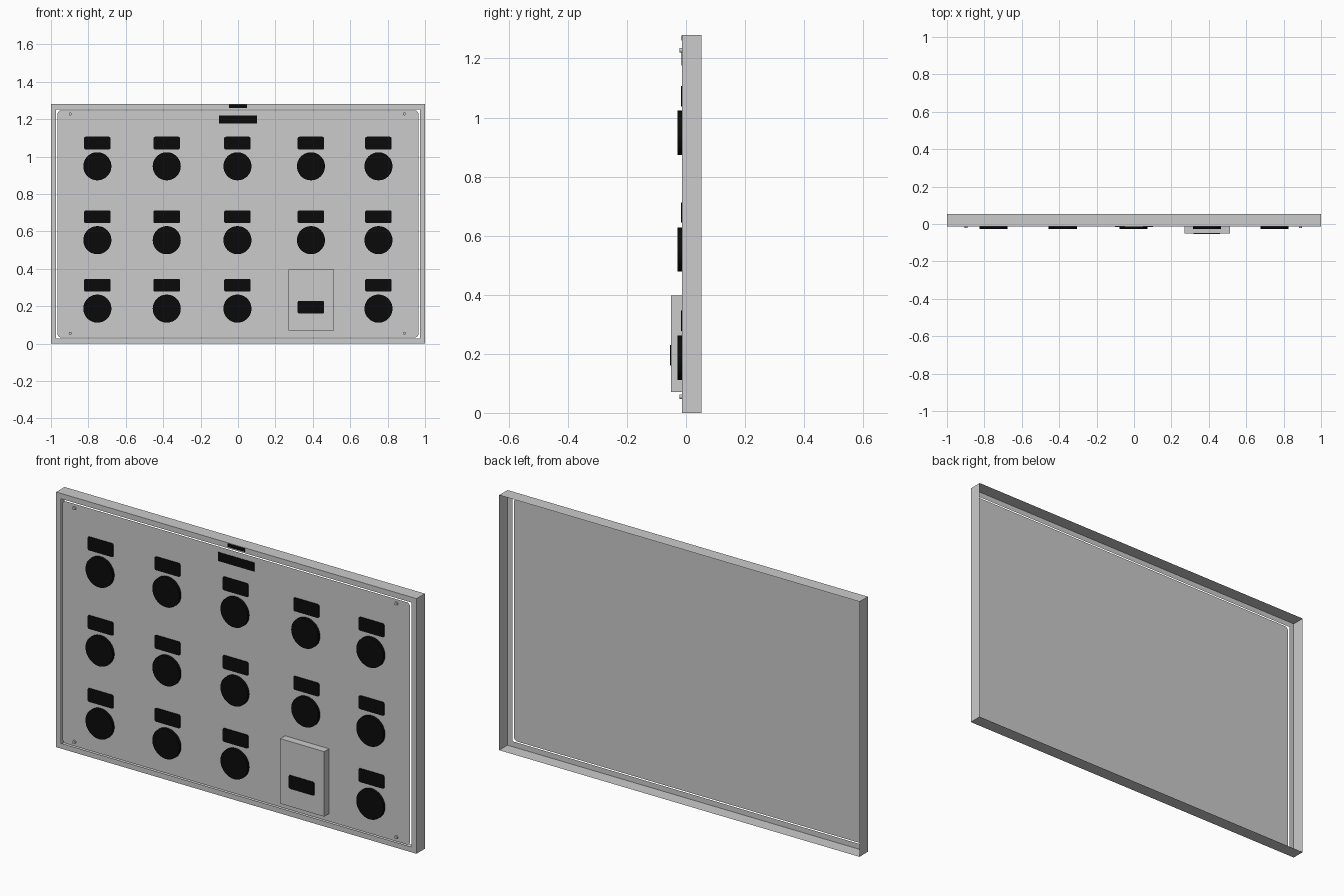
import bpy, bmesh, math

if "Cube" in bpy.data.objects:
    bpy.data.objects.remove(bpy.data.objects["Cube"])

FRONT, BACK, H = -0.013, 0.053, 1.28
black = bpy.data.materials.new("black")
black.diffuse_color = (0.003, 0.003, 0.003, 1)
black.use_nodes = True
black.node_tree.nodes["Principled BSDF"].inputs["Base Color"].default_value = black.diffuse_color


def finish(name, bm, mat=None):
    bmesh.ops.recalc_face_normals(bm, faces=bm.faces)
    me = bpy.data.meshes.new(name)
    bm.to_mesh(me)
    bm.free()
    ob = bpy.data.objects.new(name, me)
    bpy.context.collection.objects.link(ob)
    if mat:
        me.materials.append(mat)
    return ob


def outline(w, h, r, seg=5):
    """Rounded rectangle outline centred on the origin."""
    pts = []
    for i, (sx, sz) in enumerate([(1, 1), (-1, 1), (-1, -1), (1, -1)]):
        for k in range(seg + 1 if r else 1):
            a = math.pi / 2 * (i + k / seg)
            pts.append((sx * (w / 2 - r) + r * math.cos(a), sz * (h / 2 - r) + r * math.sin(a)))
    return pts


def plate(name, x, z, pts, y0, y1=None, mat=None):
    """Flat sheet at y0, or a solid pulled from y0 to y1."""
    bm = bmesh.new()
    f = bm.faces.new([bm.verts.new((x + px, y0, z + pz)) for px, pz in pts])
    if y1 is not None:
        ext = bmesh.ops.extrude_face_region(bm, geom=[f], use_keep_orig=True)
        for v in ext["geom"]:
            if isinstance(v, bmesh.types.BMVert):
                v.co.y = y1
    return finish(name, bm, mat)


def circle(r, n):
    return [(r * math.cos(2 * math.pi * i / n), r * math.sin(2 * math.pi * i / n)) for i in range(n)]


# Frame: open-backed shell with outer walls and a front lip
bm = bmesh.new()
rings = []
for inset, y in [(0, BACK), (0, FRONT), (0.027, FRONT)]:
    rings.append([bm.verts.new((px, y, H / 2 + pz))
                  for px, pz in outline(2 - 2 * inset, H - 2 * inset, 0)])
for a, b in zip(rings, rings[1:]):
    for i in range(4):
        j = (i + 1) % 4
        bm.faces.new((a[i], a[j], b[j], b[i]))
finish("frame", bm)

# Thin front panel with rounded corners, a narrow gap inside the lip
plate("front_panel", 0, H / 2, outline(1.93, 1.215, 0.02), FRONT)

# Grid of discs and labels; one cell holds a raised box instead of a disc
label = outline(0.142, 0.068, 0.009)
for row, (zd, zl) in enumerate([(0.948, 1.072), (0.553, 0.678), (0.187, 0.312)]):
    for col, x in enumerate([-0.752, -0.381, -0.003, 0.39, 0.751]):
        if (row, col) == (2, 3):
            plate("raised_box", 0.392, 0.234, outline(0.244, 0.326, 0), FRONT, -0.051)
            plate("box_label", x, 0.195, label, -0.051, -0.054, black)
            continue
        disc = plate("disc", x, zd, circle(0.075, 48), FRONT - 0.0003, -0.028, black)
        disc.data.shade_smooth()
        disc.data.set_sharp_from_angle(angle=math.radians(30))
        plate("label", x, zl, label, FRONT - 0.0003, -0.017, black)

# Title strip and small plate on the top of the frame
plate("title_strip", 0, 1.198, outline(0.202, 0.044, 0), FRONT - 0.0003, -0.016, black)
plate("top_plate", 0, 1.269, outline(0.096, 0.017, 0), FRONT - 0.0003, -0.016, black)

# Corner screws
for x in (-0.897, 0.89):
    for z in (0.055, 1.228):
        plate("screw", x, z, circle(0.008, 16), FRONT - 0.0003, -0.022)
